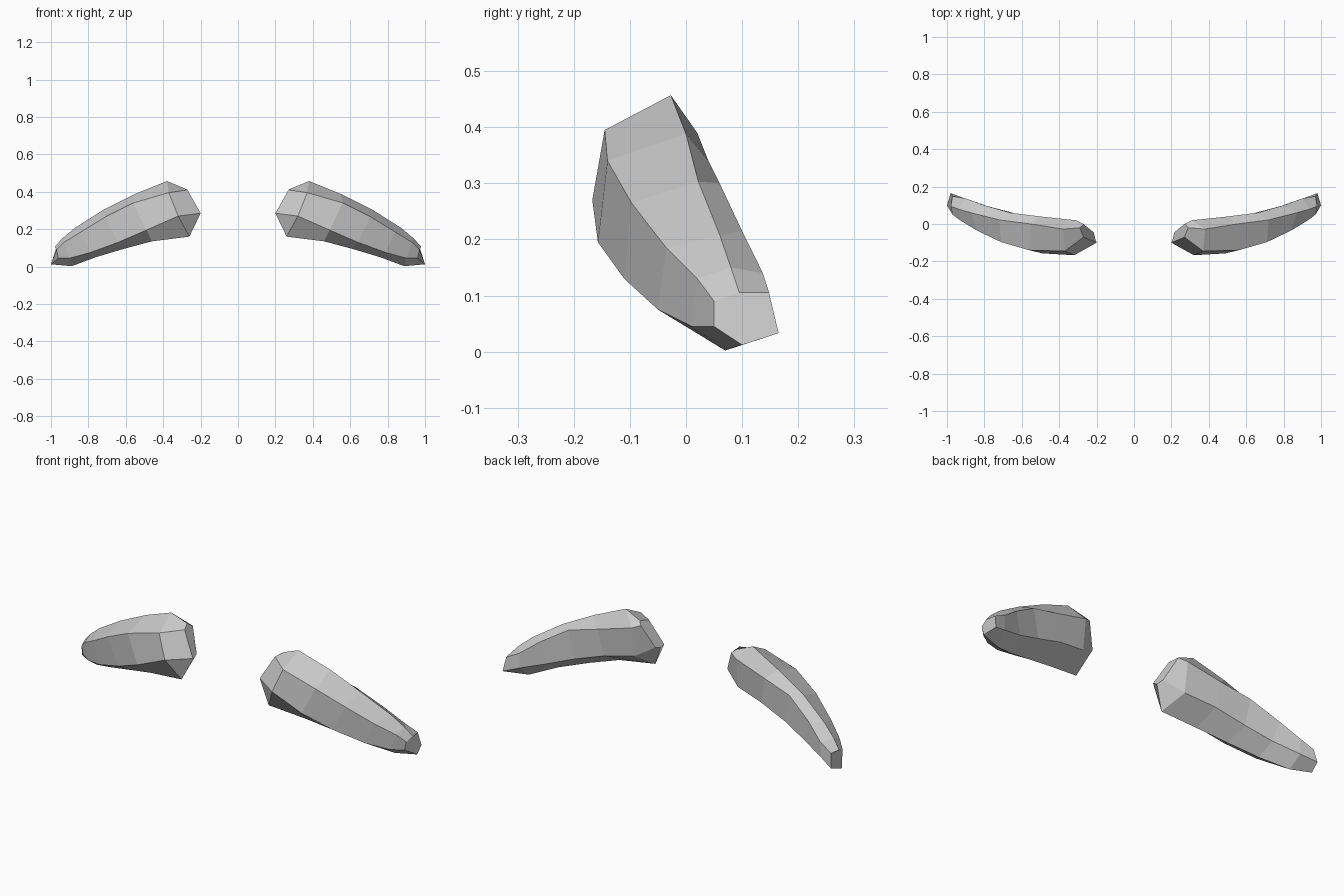
import bpy, bmesh

# Six lengthwise rails of one brow, from the inner cap to the outer tip
RAILS = [
    # top ridge
    [(.29, -.02, .42), (.38, -.027, .457), (.55, 0, .388), (.72, .022, .303), (.87, .06, .208), (.98, .095, .105)],
    # upper front
    [(.27, -.07, .41), (.37, -.145, .395), (.56, -.14, .34), (.71, -.097, .265), (.84, -.035, .185), (.97, .05, .09)],
    # lower front
    [(.2, -.1, .285), (.32, -.167, .27), (.49, -.157, .195), (.64, -.11, .13), (.79, -.05, .075), (.96, .05, .045)],
    # bottom ridge
    [(.207, -.08, .275), (.26, -.11, .16), (.46, -.09, .135), (.61, -.05, .095), (.76, 0, .05), (1.0, .10, .012)],
    # lower back
    [(.215, -.045, .285), (.31, 0, .23), (.47, .03, .2), (.63, .055, .15), (.77, .09, .1), (.98, .165, .033)],
    # upper back
    [(.27, 0, .405), (.31, .02, .39), (.5, .04, .34), (.66, .06, .3), (.8, .1, .215), (.97, .148, .105)],
]
# Extra points just before the tip, so the ends stay rounded
NEAR_TIP = [(.94, .08, .15), (.93, .02, .13), (.9, .01, .045),
            (.89, .07, .002), (.9, .135, .06), (.9, .137, .14)]


def loft(name, rails):
    bm = bmesh.new()
    grid = [[bm.verts.new(p) for p in rail] for rail in rails]
    n = len(grid)
    for i in range(n):
        a, b = grid[i], grid[(i + 1) % n]
        for j in range(len(a) - 1):
            bm.faces.new((a[j], a[j + 1], b[j + 1], b[j]))
    for end in (0, -1):
        bm.faces.new([rail[end] for rail in grid])
    bmesh.ops.recalc_face_normals(bm, faces=bm.faces)
    mesh = bpy.data.meshes.new(name)
    bm.to_mesh(mesh)
    bm.free()
    obj = bpy.data.objects.new(name, mesh)
    bpy.context.collection.objects.link(obj)
    return obj


# Pair of eyebrows, mirrored across x = 0
rails = [r[:-1] + [p] + r[-1:] for r, p in zip(RAILS, NEAR_TIP)]
brows = loft("eyebrows", rails)
brows.modifiers.new("mirror", 'MIRROR').use_axis[0] = True
